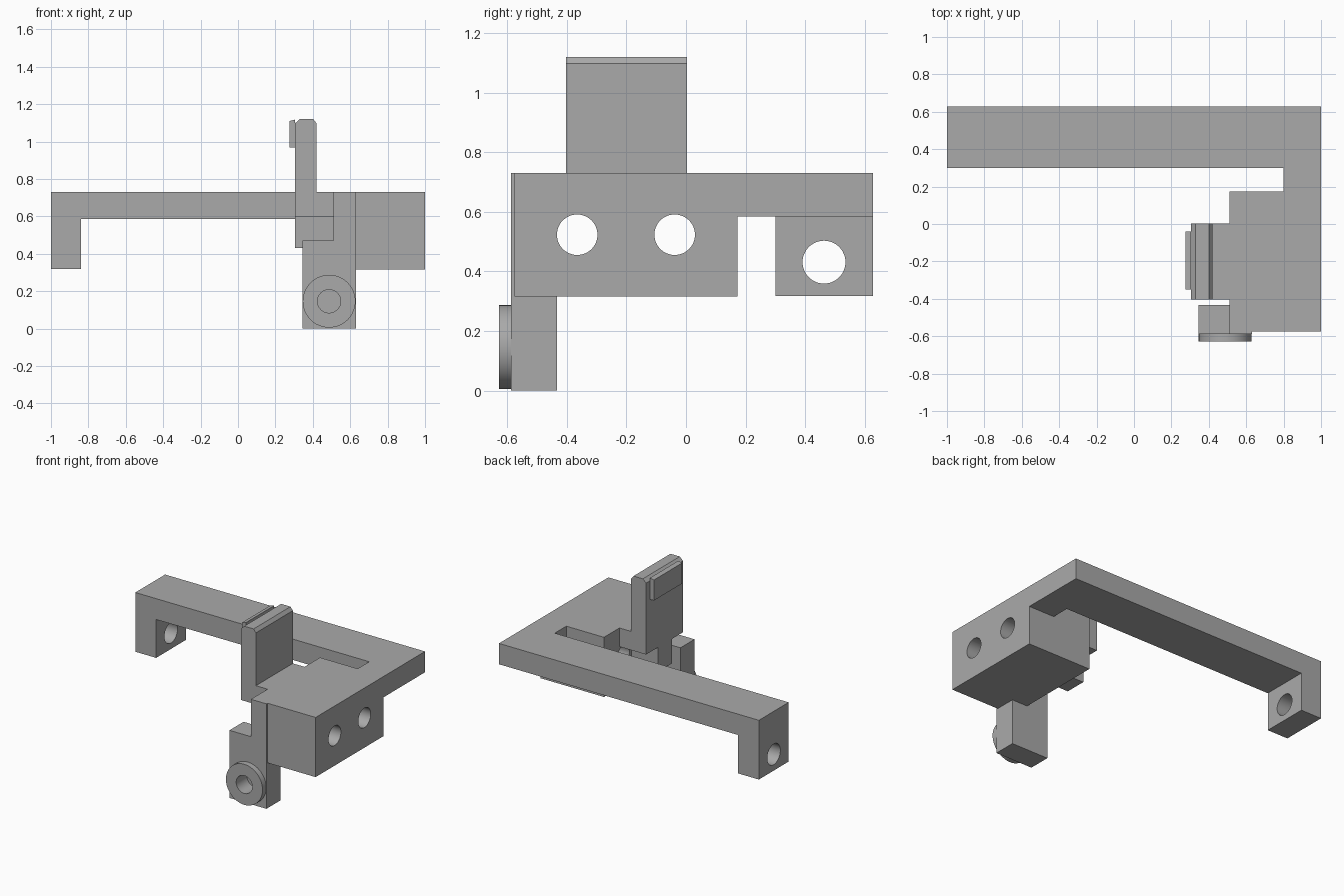
import bpy, bmesh, math
from mathutils import Matrix, Vector

cube = bpy.data.objects.get("Cube")
if cube:
    bpy.data.objects.remove(cube, do_unlink=True)

grey = bpy.data.materials.new("plain_grey")
grey.use_nodes = True
grey.diffuse_color = (0.4, 0.4, 0.4, 1)
grey.node_tree.nodes["Principled BSDF"].inputs["Base Color"].default_value = (0.4, 0.4, 0.4, 1)


def finish(name, bm):
    bmesh.ops.recalc_face_normals(bm, faces=bm.faces)
    mesh = bpy.data.meshes.new(name)
    bm.to_mesh(mesh)
    bm.free()
    mesh.materials.append(grey)
    obj = bpy.data.objects.new(name, mesh)
    bpy.context.collection.objects.link(obj)
    return obj


def prism(name, points, axis, low, high):
    """Extrude a flat profile along y or z."""
    bm = bmesh.new()
    place = (lambda a, b: (a, low, b)) if axis == "Y" else (lambda a, b: (a, b, low))
    face = bm.faces.new([bm.verts.new(place(a, b)) for a, b in points])
    out = bmesh.ops.extrude_face_region(bm, geom=[face])
    move = Vector((0, high - low, 0)) if axis == "Y" else Vector((0, 0, high - low))
    bmesh.ops.translate(bm, vec=move, verts=[v for v in out["geom"] if isinstance(v, bmesh.types.BMVert)])
    return finish(name, bm)


def box(name, x, y, z):
    return prism(name, [(x[0], y[0]), (x[1], y[0]), (x[1], y[1]), (x[0], y[1])], "Z", *z)


def cylinder(name, center, radius, length, axis):
    bm = bmesh.new()
    turn = Matrix.Rotation(math.pi / 2, 4, "Y" if axis == "X" else "X")
    bmesh.ops.create_cone(bm, cap_ends=True, segments=48, radius1=radius, radius2=radius,
                          depth=length, matrix=Matrix.Translation(center) @ turn)
    return finish(name, bm)


def combine(target, other, operation):
    """Apply a boolean and discard the second solid."""
    mod = target.modifiers.new(operation, "BOOLEAN")
    mod.operation, mod.object, mod.solver = operation, other, "EXACT"
    bpy.context.view_layer.update()
    graph = bpy.context.evaluated_depsgraph_get()
    mesh = bpy.data.meshes.new_from_object(target.evaluated_get(graph))
    target.modifiers.clear()
    target.data = mesh
    bpy.data.objects.remove(other, do_unlink=True)


# Main frame: long arm, side link and block top in one outline
frame = prism("frame", [(-1, .30), (.8, .30), (.8, .173), (.51, .173), (.51, -.575),
                        (1, -.575), (1, .627), (-1, .627)], "Z", .585, .73)
combine(frame, box("block", (.51, 1), (-.575, .173), (.315, .65)), "UNION")
combine(frame, box("end_leg", (-1, -.84), (.30, .627), (.318, .65)), "UNION")
for y in (-.365, -.038):
    combine(frame, cylinder("block_hole", (.75, y, .523), .068, .8, "X"), "DIFFERENCE")
combine(frame, cylinder("leg_hole", (-.92, .463, .431), .072, .4, "X"), "DIFFERENCE")

# Upright plate with chamfered top and stepped foot
upright = prism("upright_plate", [(.305, .6), (.51, .6), (.51, .73), (.42, .73), (.42, 1.097),
                                  (.402, 1.12), (.33, 1.12), (.305, 1.097)], "Y", -.403, .003)
tongue = box("tongue", (.305, .51), (-.28, -.13), (.43, .6))

# Clip on the side of the upright
clip = prism("side_clip", [(.275, .967), (.305, .967), (.305, 1.117), (.275, 1.11)], "Y", -.35, -.04)

# Hanging bracket with round boss and blind hole
bracket = box("hanging_bracket", (.345, .63), (-.587, -.432), (0, .315))
combine(bracket, box("bracket_shoulder", (.345, .51), (-.587, -.432), (.2, .47)), "UNION")
combine(bracket, box("bracket_face", (.51, .63), (-.587, -.575), (.315, .73)), "UNION")
combine(bracket, cylinder("boss", (.487, -.597, .146), .141, .06, "Y"), "UNION")
combine(bracket, cylinder("boss_hole", (.487, -.59, .146), .062, .16, "Y"), "DIFFERENCE")

# Smooth the round walls, keep edges crisp
bpy.ops.object.select_all(action="DESELECT")
for part in (frame, upright, tongue, clip, bracket):
    part.select_set(True)
    bpy.context.view_layer.objects.active = part
bpy.ops.object.shade_smooth_by_angle(angle=math.radians(30))
